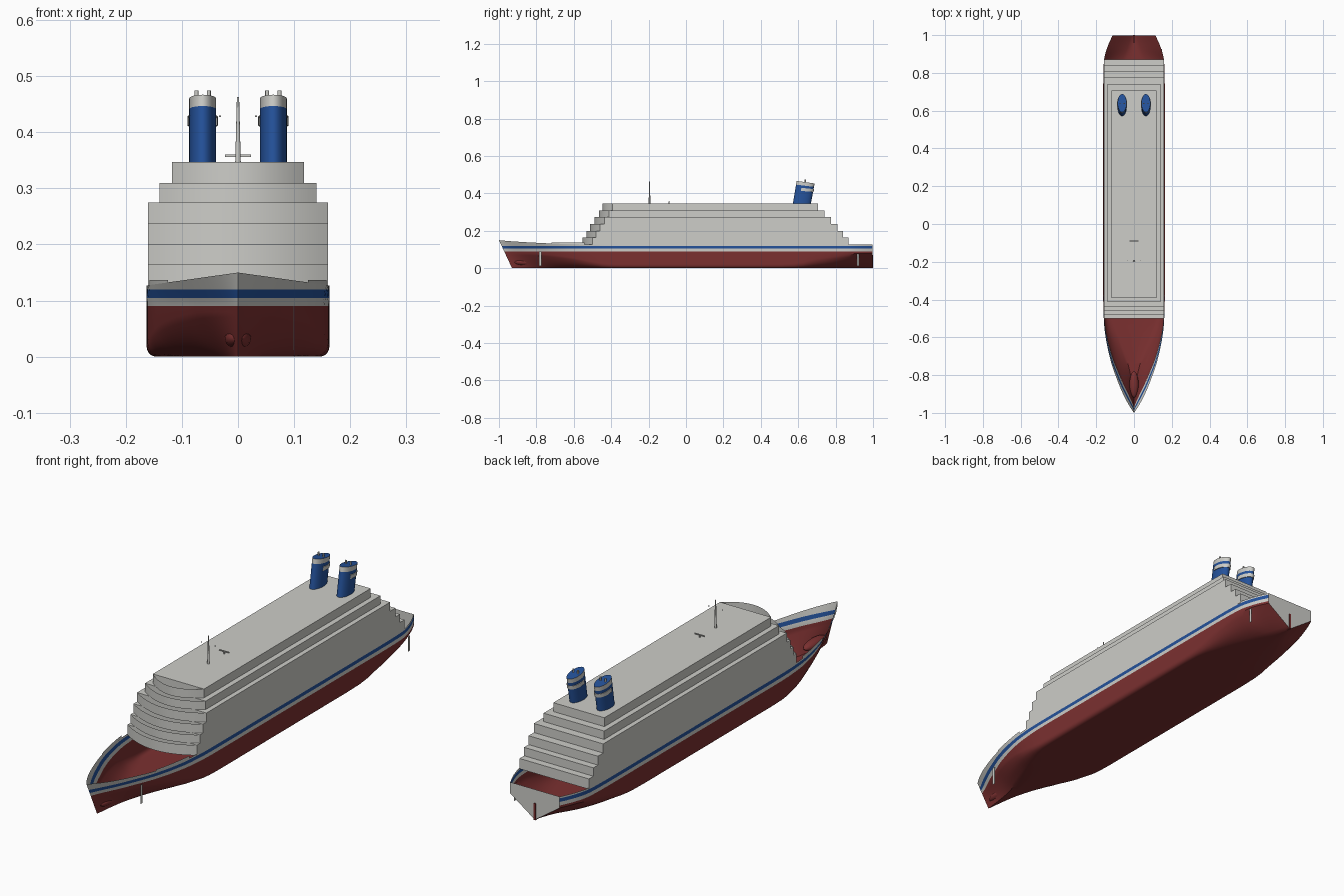
import bpy, bmesh, math
from mathutils import Matrix, Vector

if "Cube" in bpy.data.objects:
    bpy.data.objects.remove(bpy.data.objects["Cube"])


def material(name, rgb):
    m = bpy.data.materials.new(name)
    m.diffuse_color = (*rgb, 1)
    m.use_nodes = True
    m.node_tree.nodes["Principled BSDF"].inputs["Base Color"].default_value = m.diffuse_color
    return m


RED = material("hull_red", (0.20, 0.030, 0.030))
GREY = material("light_grey", (0.61, 0.61, 0.58))
BLUE = material("stripe_blue", (0.018, 0.085, 0.33))


def finish(name, bm, mats, smooth=True):
    me = bpy.data.meshes.new(name)
    bm.to_mesh(me)
    bm.free()
    for m in mats:
        me.materials.append(m)
    ob = bpy.data.objects.new(name, me)
    bpy.context.collection.objects.link(ob)
    if smooth:
        bpy.ops.object.select_all(action='DESELECT')
        bpy.context.view_layer.objects.active = ob
        ob.select_set(True)
        bpy.ops.object.shade_smooth_by_angle(angle=math.radians(35))
    return ob


def grid(bm, rows):
    """Skin a list of equal-length point rows."""
    vs = [[bm.verts.new(p) for p in r] for r in rows]
    for a, b in zip(vs, vs[1:]):
        for i in range(len(a) - 1):
            bm.faces.new((a[i], b[i], b[i + 1], a[i + 1]))
    return vs


def box(name, x0, x1, y0, y1, z0, z1, mat):
    bm = bmesh.new()
    bmesh.ops.create_cube(bm, size=1)
    for v in bm.verts:
        v.co = ((x0 + x1) / 2 + v.co.x * (x1 - x0),
                (y0 + y1) / 2 + v.co.y * (y1 - y0),
                (z0 + z1) / 2 + v.co.z * (z1 - z0))
    return finish(name, bm, [mat], False)


def rod(name, p, r0, r1, h, mat):
    bm = bmesh.new()
    bmesh.ops.create_cone(bm, cap_ends=True, segments=12, radius1=r0, radius2=r1, depth=h,
                          matrix=Matrix.Translation((p[0], p[1], p[2] + h / 2)))
    return finish(name, bm, [mat])


# Hull stations: y at keel, half-width at rail, half-width of flat bottom,
# bilge height, bilge fullness, flare of the topsides
STATIONS = [
    (-.930, .000, .000, .080, .50, .000),
    (-.900, .025, .004, .080, .50, .012),
    (-.850, .058, .010, .080, .50, .018),
    (-.780, .093, .022, .078, .55, .018),
    (-.700, .125, .045, .070, .65, .014),
    (-.600, .150, .080, .055, .75, .008),
    (-.500, .160, .112, .035, .90, .003),
    (-.350, .163, .143, .022, 1.0, .000),
    (.500, .163, .143, .022, 1.0, .000),
    (.700, .163, .105, .050, .90, .000),
    (.850, .160, .050, .070, .75, .000),
    (.930, .143, .018, .080, .60, .000),
    (.997, .114, .000, .080, .50, .000),
]
LEVELS = (.09, .105, .12)


def station(t):
    """Catmull-Rom blend of the station table."""
    i = min(int(t), len(STATIONS) - 2)
    u = t - i
    p = [STATIONS[min(max(j, 0), len(STATIONS) - 1)] for j in range(i - 1, i + 3)]
    out = []
    for a, b, c, d in zip(*p):
        # limit tangents so the long straight middle stays straight
        m0 = 0 if (b - a) * (c - b) <= 0 else math.copysign(
            min(abs(c - a) / 2, 2 * abs(b - a), 2 * abs(c - b)), c - b)
        m1 = 0 if (c - b) * (d - c) <= 0 else math.copysign(
            min(abs(d - b) / 2, 2 * abs(c - b), 2 * abs(d - c)), c - b)
        out.append((2*u**3 - 3*u*u + 1) * b + (u**3 - 2*u*u + u) * m0
                   + (3*u*u - 2*u**3) * c + (u**3 - u*u) * m1)
    return out


def section(t):
    """Half section from keel to rail."""
    y, w, b, zk, k, fl = station(t)
    top = .127 + (.023 * (1 - w / .163) if y < 0 else 0)
    wk = max(w - fl, 0)
    cx, cz = b + (wk - b) * k, zk * (1 - k)
    pts = [(0, 0)]
    for j in range(9):
        u = j / 8
        pts.append(((1-u)**2 * b + 2*u*(1-u) * cx + u*u * wk, 2*u*(1-u) * cz + u*u * zk))
    for z in (*LEVELS, top):
        pts.append((wk + (w - wk) * (z - .09) / (top - .09), z))
    rake = .07 * max(0, (-y - .6) / .33)
    return [Vector((x, y - rake * z / .15, z)) for x, z in pts]


def mirrored(pts):
    return [Vector((-p.x, p.y, p.z)) for p in reversed(pts[1:])] + pts


# Open hull shell with painted stripes
bm = bmesh.new()
N = (len(STATIONS) - 1) * 4
vs = grid(bm, [mirrored(section(i / 4)) for i in range(N + 1)])
bmesh.ops.remove_doubles(bm, verts=bm.verts, dist=1e-5)
bmesh.ops.recalc_face_normals(bm, faces=bm.faces)
bm.faces.ensure_lookup_table()
if min(bm.faces, key=lambda f: f.calc_center_median().z).normal.z > 0:
    bmesh.ops.reverse_faces(bm, faces=bm.faces)
for f in bm.faces:
    z = f.calc_center_median().z
    f.material_index = 0 if z < .09 else 2 if .105 < z < .12 else 1
finish("hull", bm, [RED, GREY, BLUE])

# Transom plate and rudder
bm = bmesh.new()
bm.faces.new([bm.verts.new(p) for p in mirrored(section(N / 4))])
bmesh.ops.recalc_face_normals(bm, faces=bm.faces)
for f in bm.faces:
    if f.normal.y < 0:
        f.normal_flip()
finish("transom", bm, [GREY], False)
box("rudder", -.004, .004, .96, 1.0, 0, .07, RED)

# Raised bulwarks beside the fore deck
bm = bmesh.new()
for s in (1, -1):
    rails = [section(4 + i / 8 * 1.6)[-1] for i in range(9)]
    grid(bm, [[(s * p.x, p.y, p.z), (s * p.x, p.y, .137)] for p in rails])
finish("bulwarks", bm, [GREY])

# Bow bulb
bm = bmesh.new()
bmesh.ops.create_uvsphere(bm, u_segments=24, v_segments=12, radius=1,
                          matrix=Matrix.Translation((0, -.85, .033)) @ Matrix.Diagonal((.024, .07, .02, 1)))
finish("bow_bulb", bm, [RED])

# Draught marker plates on one side
box("front_marker", .099, .100, -.785, -.772, .012, .09, GREY)
box("rear_marker", .146, .147, .914, .926, .012, .075, GREY)

# Superstructure tiers: half-width, front y, back y, bottom z, top z
TIERS = [
    (.160, -.500, .870, .122, .165), (.160, -.480, .840, .165, .200),
    (.160, -.460, .810, .200, .237), (.160, -.437, .775, .237, .275),
    (.140, -.413, .740, .275, .310), (.118, -.393, .707, .310, .347),
]
for n, (w, y0, y1, z0, z1) in enumerate(TIERS, 1):
    box(f"deck_tier_{n}", -w, w, y0, y1, z0, z1, GREY)
    # curved screen in front of the tier
    bm = bmesh.new()
    arc = [(w * i / 10, y0 - .053 * (1 - (i / 10) ** 2)) for i in range(-10, 11)]
    grid(bm, [[(x, y, z1), (x, y, z0)] for x, y in arc])
    finish(f"curved_screen_{n}", bm, [GREY])


# Funnels: leaning oval tubes with a grey collar, rear band and pipes
def oval(cx, z, a0, a1, grow=0.0, n=32):
    cy = .62 + .02 * (z - .347) / .115
    pts = []
    for i in range(n + 1):
        a = a0 + (a1 - a0) * i / n
        s = math.sin(a)
        drop = .007 * s * (z - .347) / .115
        pts.append(Vector((cx + (.024 + grow) * math.cos(a), cy + (.048 + grow) * s, z - drop)))
    return pts


for side, cx in (("left", -.063), ("right", .063)):
    bm = bmesh.new()
    rows = [oval(cx, z, 0, 2 * math.pi) for z in (.345, .441, .460)]
    vs = grid(bm, rows)
    bm.faces.new(vs[-1][:-1])
    bmesh.ops.remove_doubles(bm, verts=bm.verts, dist=1e-5)
    bmesh.ops.recalc_face_normals(bm, faces=bm.faces)
    for f in bm.faces:
        f.material_index = int(f.calc_center_median().z > .442 and abs(f.normal.z) < .7)
    if max(bm.faces, key=lambda f: len(f.verts)).normal.z < 0:
        bmesh.ops.reverse_faces(bm, faces=bm.faces)
    finish(f"{side}_funnel", bm, [BLUE, GREY])
    bm = bmesh.new()
    ring = [oval(cx, z, -.35, math.pi + .35, g) for z, g in
            ((.412, 0), (.412, .003), (.428, .003), (.428, 0))]
    grid(bm, ring)
    bmesh.ops.recalc_face_normals(bm, faces=bm.faces)
    finish(f"{side}_funnel_band", bm, [GREY])
    for k in (-1, 1):
        rod(f"{side}_funnel_pipe", (cx + k * .011, .638, .45), .0035, .0035, .024, GREY)

# Mast, lamps and radar bar
rod("mast", (0, -.195, .345), .005, .002, .118, GREY)
for k in (-1, 1):
    box("mast_lamp", k * .032 - .0015, k * .032 + .0015, -.197, -.194, .427, .430, GREY)
rod("radar_post", (0, -.09, .345), .003, .003, .012, GREY)
box("radar_bar", -.023, .023, -.092, -.088, .356, .360, GREY)
